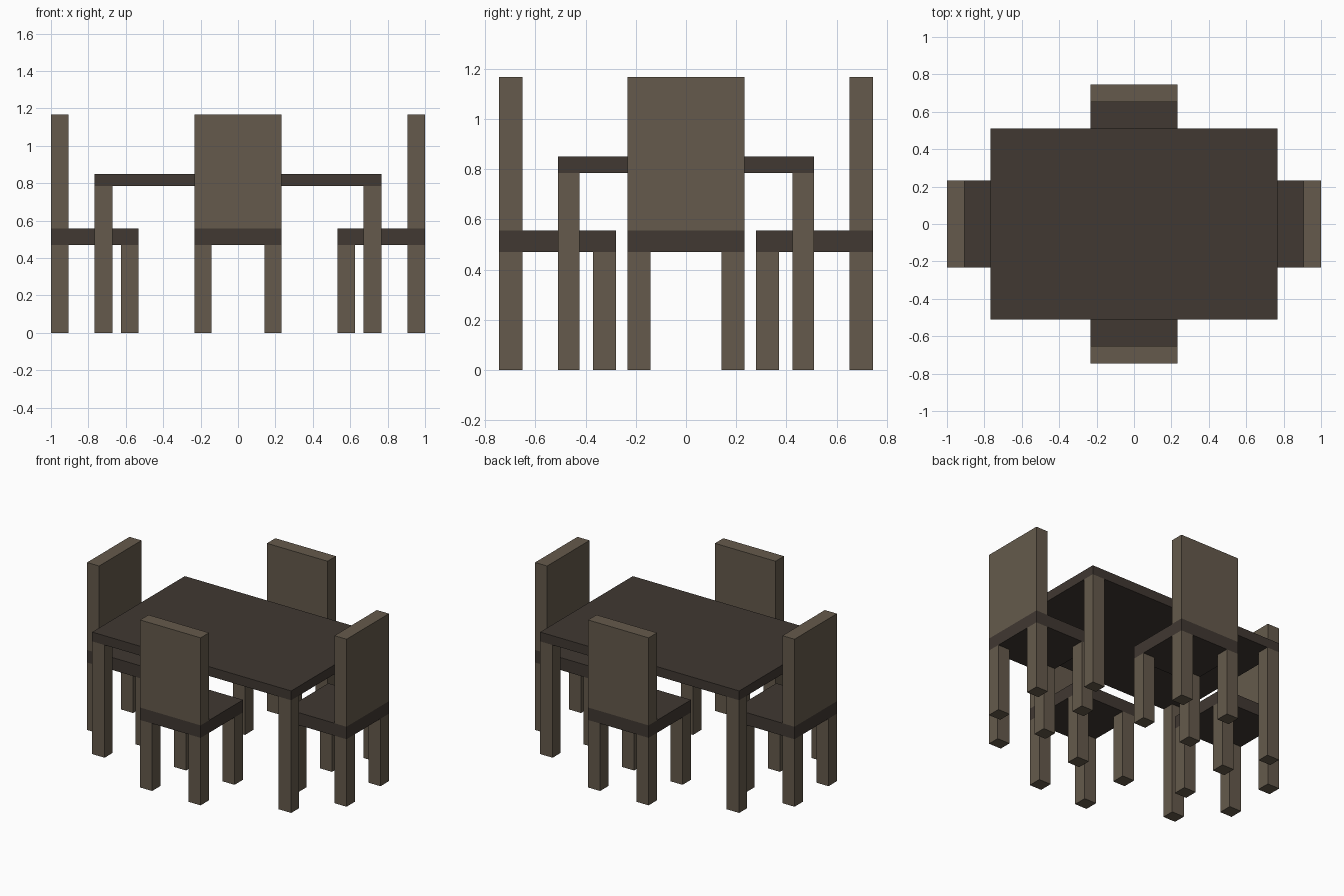
import bpy
from math import pi
from mathutils import Matrix, Vector

cube = bpy.data.objects.get("Cube")
if cube:
    bpy.data.objects.remove(cube, do_unlink=True)


def make_material(name, rgb):
    mat = bpy.data.materials.new(name)
    mat.use_nodes = True
    color = (*rgb, 1.0)
    mat.diffuse_color = color
    mat.node_tree.nodes["Principled BSDF"].inputs["Base Color"].default_value = color
    return mat


light_wood = make_material("light wood", (0.130, 0.102, 0.072))
dark_wood = make_material("dark wood", (0.052, 0.040, 0.032))


def box(name, low, high, mat, place=Matrix()):
    """Box between two corners, moved by a placement matrix."""
    low, high = Vector(low), Vector(high)
    bpy.ops.mesh.primitive_cube_add(size=1)
    obj = bpy.context.object
    obj.name = name
    obj.data.transform(place @ Matrix.Translation((low + high) / 2)
                       @ Matrix.Diagonal((*(high - low), 1)))
    obj.data.materials.append(mat)
    return obj


def legs(prefix, half_x, half_y, size_x, size_y, height, place=Matrix()):
    """Four legs flush with the corners of a rectangle."""
    for sx, side in ((-1, "right"), (1, "left")):
        for sy, end in ((-1, "front"), (1, "back")):
            cx, cy = sx * (half_x - size_x / 2), sy * (half_y - size_y / 2)
            box(f"{prefix}_{end}_{side}_leg",
                (cx - size_x / 2, cy - size_y / 2, 0),
                (cx + size_x / 2, cy + size_y / 2, height), light_wood, place)


# Table
TX, TY = 0.767, 0.51
box("table_top", (-TX, -TY, 0.785), (TX, TY, 0.85), dark_wood)
legs("table", TX, TY, 0.096, 0.085, 0.785)

# Chairs, each built facing -y with its back rest at +y, then turned outward
H, POST = 0.2335, 0.093
SEAT_LOW, SEAT_TOP, BACK_TOP = 0.47, 0.557, 1.167
for name, turn, distance in (("back", 0, 0.745), ("right", pi / 2, 1.0),
                             ("front", pi, 0.745), ("left", -pi / 2, 1.0)):
    place = Matrix.Rotation(turn, 4, "Z") @ Matrix.Translation((0, distance - H, 0))
    prefix = f"{name}_chair"
    box(f"{prefix}_seat", (-H, -H, SEAT_LOW), (H, H, SEAT_TOP), dark_wood, place)
    box(f"{prefix}_back_rest", (-H, H - POST, SEAT_TOP), (H, H, BACK_TOP),
        light_wood, place)
    legs(prefix, H, H, POST, POST, SEAT_LOW, place)
